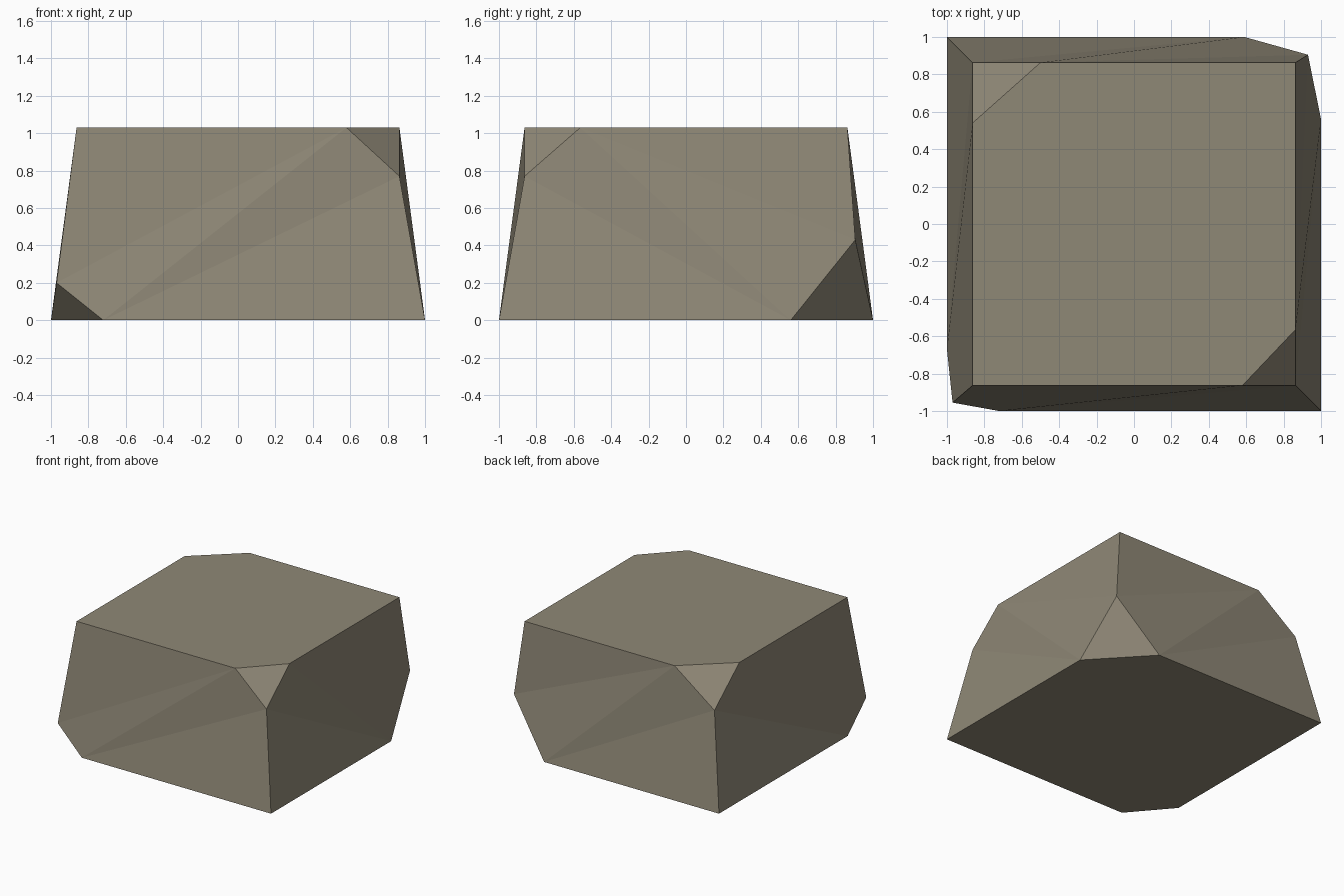
import bpy
import bmesh

# Remove the default cube
if "Cube" in bpy.data.objects:
    bpy.data.objects.remove(bpy.data.objects["Cube"], do_unlink=True)

H, T = 1.03, 0.863   # height and top half-width

# Stone colour
stone = bpy.data.materials.new("warm grey stone")
stone.use_nodes = True
colour = (0.275, 0.246, 0.183, 1)
stone.diffuse_color = colour
bsdf = next(n for n in stone.node_tree.nodes if n.type == 'BSDF_PRINCIPLED')
bsdf.inputs["Base Color"].default_value = colour

bm = bmesh.new()
vert = lambda x, y, z: bm.verts.new((x, y, z))


def top_chip(s, x, y, z):
    """Chipped top corner at (s, -s): points on the x edge, y edge and upright edge."""
    return vert(x, -s * T, H), vert(s * T, y, H), vert(s * T, -s * T, z)


def base_chip(s, x, y, apex):
    """Chipped base corner at (s, s): points on the x edge, y edge and upright edge."""
    return vert(x, s, 0), vert(s, y, 0), vert(*apex)


# Corners: two chipped at the top, the other two chipped at the base
front_x, right_y, front_c = top_chip(1, 0.58, -0.565, 0.77)
back_x, left_y, back_c = top_chip(-1, -0.5, 0.54, 0.76)
b_base, r_base, r_apex = base_chip(1, 0.59, 0.56, (0.93, 0.905, 0.43))
f_base, l_base, l_apex = base_chip(-1, -0.72, -0.67, (-0.97, -0.955, 0.2))
front_foot, back_foot = vert(1, -1, 0), vert(-1, 1, 0)
right_top, left_top = vert(T, T, H), vert(-T, -T, H)

# Chips, top and base
for face in ((front_x, front_c, right_y), (back_x, back_c, left_y),
             (b_base, r_base, r_apex), (f_base, l_base, l_apex),
             (front_x, right_y, right_top, back_x, left_y, left_top),
             (f_base, front_foot, r_base, b_base, back_foot, l_base)):
    bm.faces.new(face)

# Four sloping sides, each folded along lines between its chips
for base, foot, chip, rim, top, apex in (
        (f_base, front_foot, front_c, front_x, left_top, l_apex),
        (r_base, front_foot, front_c, right_y, right_top, r_apex),
        (b_base, back_foot, back_c, back_x, right_top, r_apex),
        (l_base, back_foot, back_c, left_y, left_top, l_apex)):
    for face in ((base, foot, chip), (base, chip, rim),
                 (base, rim, apex), (apex, rim, top)):
        bm.faces.new(face)

bmesh.ops.recalc_face_normals(bm, faces=bm.faces)
mesh = bpy.data.meshes.new("stone_block")
bm.to_mesh(mesh)
bm.free()
mesh.materials.append(stone)
bpy.context.collection.objects.link(bpy.data.objects.new("stone_block", mesh))
